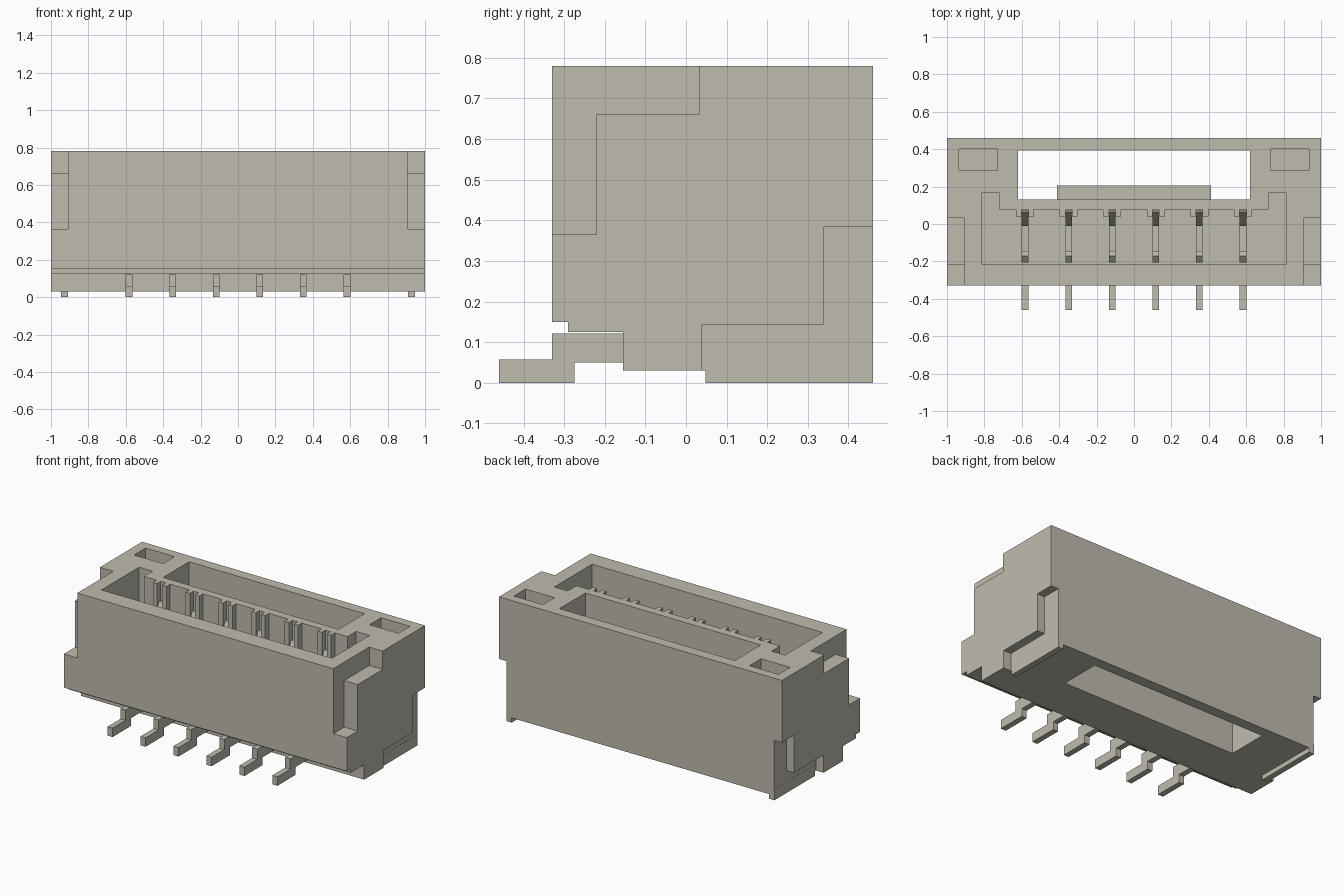
import bpy
import bmesh
from mathutils import Vector

if "Cube" in bpy.data.objects:
    bpy.data.objects.remove(bpy.data.objects["Cube"], do_unlink=True)

# One plain colour for the whole part
COLOUR = (0.52, 0.50, 0.42, 1.0)
beige = bpy.data.materials.new("warm_grey_plastic")
beige.use_nodes = True
beige.diffuse_color = COLOUR
beige.node_tree.nodes["Principled BSDF"].inputs["Base Color"].default_value = COLOUR


def prism(name, points, axis, low, high):
    """Extrude a flat outline along x (points are y, z) or z (points are x, y)."""
    bm = bmesh.new()
    if axis == "x":
        verts = [bm.verts.new((low, a, b)) for a, b in points]
        step = Vector((high - low, 0, 0))
    else:
        verts = [bm.verts.new((a, b, low)) for a, b in points]
        step = Vector((0, 0, high - low))
    face = bm.faces.new(verts)
    new = bmesh.ops.extrude_face_region(bm, geom=[face])["geom"]
    bmesh.ops.translate(bm, vec=step, verts=[v for v in new if isinstance(v, bmesh.types.BMVert)])
    bmesh.ops.recalc_face_normals(bm, faces=bm.faces)
    mesh = bpy.data.meshes.new(name)
    bm.to_mesh(mesh)
    bm.free()
    mesh.materials.append(beige)
    obj = bpy.data.objects.new(name, mesh)
    bpy.context.collection.objects.link(obj)
    return obj


def rect(a0, a1, b0, b1):
    return [(a0, b0), (a1, b0), (a1, b1), (a0, b1)]


def cut_all(target, cutters):
    """Subtract every cutter, bake the result and drop the cutters."""
    for cutter in cutters:
        cutter.hide_render = True
        mod = target.modifiers.new("cut", "BOOLEAN")
        mod.operation = "DIFFERENCE"
        mod.solver = "EXACT"
        mod.object = cutter
    graph = bpy.context.evaluated_depsgraph_get()
    mesh = bpy.data.meshes.new_from_object(target.evaluated_get(graph))
    target.modifiers.clear()
    target.data = mesh
    for cutter in cutters:
        bpy.data.objects.remove(cutter, do_unlink=True)


TOP, OVER = 0.78, 0.9
FLOOR = 0.2
PITCH, HALF_PIN = 0.233, 0.018
pin_x = [(i - 2.5) * PITCH for i in range(6)]

# Housing: stepped side profile
housing = prism("housing", [(-0.33, TOP), (-0.33, 0.15), (-0.29, 0.15), (-0.29, 0.125),
                            (-0.155, 0.125), (-0.155, 0.03), (0.46, 0.03), (0.46, TOP)],
                "x", -1, 1)

# Mating cavity: back wall carries a slotted rib for each contact
outline = [(-0.815, -0.215), (0.815, -0.215), (0.815, 0.165), (0.72, 0.165), (0.72, 0.078)]
for x in reversed(pin_x):
    half = [(0.048, 0.078), (0.048, 0.04), (HALF_PIN, 0.04), (HALF_PIN, 0.077)]
    outline += [(x + dx, y) for dx, y in half]
    outline += [(x - dx, y) for dx, y in reversed(half)]
outline += [(-0.72, 0.078), (-0.72, 0.165), (-0.815, 0.165)]
cutters = [prism("cavity_cutter", outline, "z", FLOOR, OVER),
           prism("latch_slot_cutter", rect(-0.62, 0.62, 0.13, 0.392), "z", -0.1, OVER)]

# Cuts repeated on both ends
for s in (-1, 1):
    cutters.append(prism("pocket_cutter", rect(s * 0.73, s * 0.935, 0.285, 0.402), "z", 0.45, OVER))
    cutters.append(prism("corner_cutter", [(-0.4, 0.365), (-0.22, 0.365), (-0.22, 0.662),
                                           (0.033, 0.662), (0.033, OVER), (-0.4, OVER)],
                         "x", s * 0.905, s * 1.1))
    cutters.append(prism("tab_recess_cutter", [(0.04, -0.1), (0.5, -0.1), (0.5, 0.383),
                                               (0.338, 0.383), (0.338, 0.143), (0.04, 0.143)],
                         "x", s * 0.946, s * 1.1))
cut_all(housing, cutters)

# Latch ramp inside the through slot
prism("latch_ramp", [(0.12, 0.62), (0.13, 0.62), (0.205, 0.5), (0.205, 0.46), (0.12, 0.46)],
      "x", -0.413, 0.413)

# Solder tabs under the ends
for s, side in ((1, "left"), (-1, "right")):
    prism("solder_tab_" + side, rect(0.048, 0.46, 0, 0.07), "x", s * 0.91, s * 0.947)

# Contacts: forked blade in the cavity and bent solder foot outside
for x in pin_x:
    prism("contact_fork", [(-0.205, 0.15), (-0.205, 0.37), (-0.17, 0.4), (-0.145, 0.37),
                           (-0.145, 0.21), (0.02, 0.21), (0.02, 0.42), (-0.012, 0.5),
                           (0.063, 0.66), (0.076, 0.66), (0.076, 0.15)],
          "x", x - HALF_PIN, x + HALF_PIN)
    prism("solder_foot", [(-0.14, 0.122), (-0.33, 0.122), (-0.33, 0.057), (-0.46, 0.057),
                          (-0.46, 0), (-0.275, 0), (-0.275, 0.05), (-0.14, 0.05)],
          "x", x - HALF_PIN, x + HALF_PIN)
